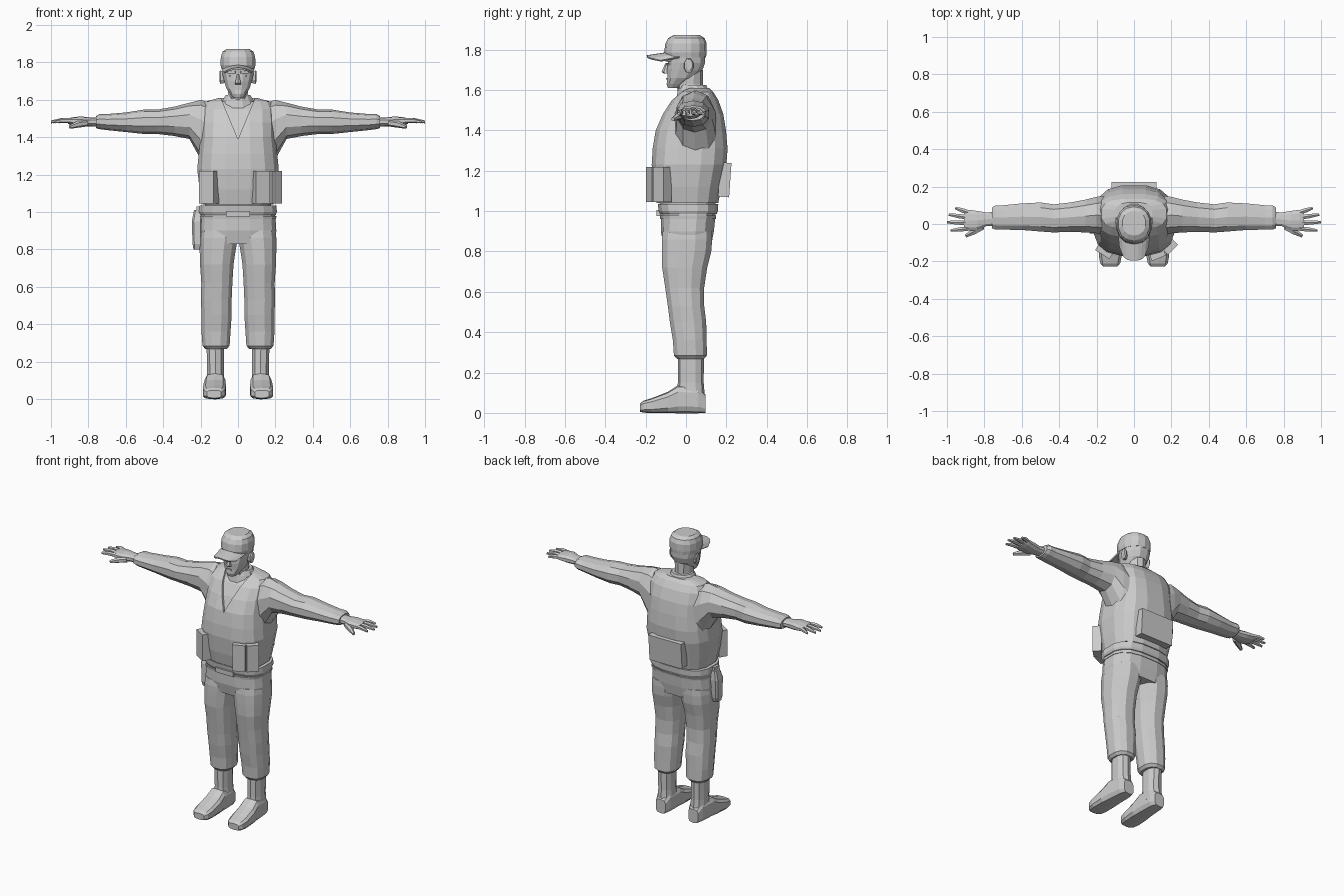
import bpy, bmesh, math
from mathutils import Vector, Matrix

cube = bpy.data.objects.get("Cube")
if cube:
    bpy.data.objects.remove(cube, do_unlink=True)

grey = bpy.data.materials.new("plain grey")
grey.use_nodes = True
grey.diffuse_color = (0.6, 0.6, 0.6, 1)
grey.node_tree.nodes["Principled BSDF"].inputs["Base Color"].default_value = (0.6, 0.6, 0.6, 1)


def finish(name, bm, side=1):
    """Turn a bmesh into a flat-shaded object, mirrored in x when side is -1."""
    for v in bm.verts:
        v.co.x *= side
    bmesh.ops.recalc_face_normals(bm, faces=bm.faces)
    mesh = bpy.data.meshes.new(name)
    bm.to_mesh(mesh)
    bm.free()
    mesh.materials.append(grey)
    ob = bpy.data.objects.new(name, mesh)
    bpy.context.collection.objects.link(ob)
    return ob


def loft(name, axis, rings, sides=12, power=2.6, side=1):
    """Skin rounded rings; each ring is (position, low a, high a, low b, high b)."""
    bm = bmesh.new()
    loops = []
    for pos, a0, a1, b0, b1 in rings:
        loop = []
        for i in range(sides):
            t = 2 * math.pi * (i + .5) / sides
            c, s = (math.copysign(abs(f) ** (2 / power), f) for f in (math.cos(t), math.sin(t)))
            m = math.cos(math.pi / sides) ** (2 / power)
            p = [(a0 + a1) / 2 + c / m * (a1 - a0) / 2, (b0 + b1) / 2 + s / m * (b1 - b0) / 2]
            p.insert("xyz".index(axis), pos)
            loop.append(bm.verts.new(p))
        loops.append(loop)
    for low, high in zip(loops, loops[1:]):
        for i in range(sides):
            j = (i + 1) % sides
            bm.faces.new((low[i], low[j], high[j], high[i]))
    bm.faces.new(loops[0])
    bm.faces.new(loops[-1])
    return finish(name, bm, side)


def box(name, centre, size, turn=0, tilt=0, side=1):
    bm = bmesh.new()
    place = (Matrix.Translation(centre) @ Matrix.Rotation(math.radians(turn), 4, "Z")
             @ Matrix.Rotation(math.radians(tilt), 4, "X") @ Matrix.Diagonal((*size, 1)))
    bmesh.ops.create_cube(bm, size=1, matrix=place)
    return finish(name, bm, side)


def finger(name, start, end, radius, side):
    """Tapered six-sided digit with a bent middle joint."""
    start, end = Vector(start), Vector(end)
    bm = bmesh.new()
    turn = (end - start).to_track_quat("Z", "Y").to_matrix().to_4x4()
    middle = start.lerp(end, .5) + Vector((0, 0, .004))
    points = [(start, radius), (middle, radius), (end, radius * .55)]
    loops = []
    for p, r in points:
        loops.append(bmesh.ops.create_circle(bm, segments=6, radius=r, matrix=Matrix.Translation(p) @ turn)["verts"])
    for low, high in zip(loops, loops[1:]):
        for i in range(6):
            j = (i + 1) % 6
            bm.faces.new((low[i], low[j], high[j], high[i]))
    bm.faces.new(loops[0])
    bm.faces.new(loops[-1])
    return finish(name, bm, side)


def torso(name, rings, inset=0):
    return loft(name, "z", [(z, -w + inset, w - inset, f + inset, b - inset) for z, w, f, b in rings], 16, 2.8)


# Torso: vest over a slightly smaller shirt, vest opened by a V-shaped cutter
chest = [(1.04, .19, -.145, .16), (1.12, .205, -.16, .175), (1.23, .218, -.17, .2), (1.31, .21, -.165, .206),
         (1.4, .2, -.15, .198), (1.48, .198, -.115, .185), (1.55, .195, -.07, .16), (1.59, .175, -.025, .135),
         (1.61, .1, 0, .115)]
vest = torso("vest", chest)
torso("shirt", [(.99, .19, -.13, .15)] + chest[:-1], .014)

bm = bmesh.new()
tri = [bm.verts.new(p) for p in ((0, -.4, 1.39), (.1, -.4, 1.63), (-.1, -.4, 1.63))]
prism = bmesh.ops.extrude_face_region(bm, geom=[bm.faces.new(tri)])["geom"]
bmesh.ops.translate(bm, vec=(0, .42, 0), verts=[g for g in prism if isinstance(g, bmesh.types.BMVert)])
cutter = finish("neckline_cutter", bm)
cutter.hide_render = True
cutter.hide_set(True)
cut = vest.modifiers.new("neckline", "BOOLEAN")
cut.operation, cut.object, cut.solver = "DIFFERENCE", cutter, "EXACT"

torso("shirt_hem", [(.985, .202, -.128, .152), (1.0, .208, -.135, .158), (1.035, .205, -.14, .16)])
torso("trouser_top", [(.83, .195, -.11, .125), (.9, .205, -.125, .138), (.97, .2, -.125, .145), (1.0, .195, -.12, .145)])
torso("waistband", [(.962, .204, -.128, .148), (.978, .205, -.13, .15)])
box("buckle", (0, -.135, .99), (.13, .02, .03))

# Neck, collar and head
loft("neck", "z", [(1.56, -.065, .065, -.03, .1), (1.63, -.052, .052, -.045, .08), (1.7, -.055, .055, -.04, .08)], 10, 2)
loft("collar", "z", [(1.55, -.105, .105, -.05, .125), (1.6, -.08, .08, -.04, .11), (1.625, -.066, .066, -.03, .1)], 12, 2)
loft("head", "z", [(1.61, -.026, .026, -.09, -.03), (1.63, -.042, .042, -.096, .0), (1.66, -.062, .062, -.092, .045),
                   (1.7, -.074, .074, -.094, .082), (1.735, -.083, .083, -.09, .094),
                   (1.79, -.086, .086, -.098, .096)], 12, 2.3)
loft("nose", "z", [(1.682, -.017, .017, -.108, -.08), (1.69, -.015, .015, -.118, -.08),
                   (1.735, -.006, .006, -.1, -.08)], 6, 2)
box("mouth", (0, -.094, 1.656), (.036, .008, .008))
for label, side in (("left", 1), ("right", -1)):
    box(label + "_eye", (.032, -.087, 1.728), (.028, .012, .008), 14, 0, side)
    box(label + "_brow", (.034, -.088, 1.747), (.042, .016, .012), 16, 0, side)
    loft(label + "_ear", "x", [(.07, -.01, .025, 1.69, 1.745), (.094, -.008, .036, 1.685, 1.757),
                               (.1, .002, .032, 1.7, 1.75)], 8, 2, side)

# Cap with a curved brim
loft("cap", "z", [(1.762, -.088, .088, -.1, .097), (1.785, -.093, .093, -.106, .1), (1.83, -.092, .092, -.1, .1),
                  (1.857, -.083, .083, -.086, .09), (1.872, -.062, .062, -.06, .068)], 14, 2.2)
bm = bmesh.new()
strip = []
for i in range(9):
    t = i / 4 - 1
    strip.append((bm.verts.new((.088 * t, -.105 + .075 * t * t, 1.786 - .02 * t * t)),
                  bm.verts.new((.078 * t, -.195 + .07 * t ** 4, 1.772 - .025 * t * t))))
for a, b in zip(strip, strip[1:]):
    bm.faces.new((a[0], a[1], b[1], b[0]))
finish("cap_brim", bm).modifiers.new("thickness", "SOLIDIFY").thickness = .009

# Limbs, built once per side
for label, side in (("left", 1), ("right", -1)):
    loft(label + "_sleeve", "x", [(.16, -.06, .15, 1.24, 1.58), (.2, -.05, .145, 1.29, 1.592),
                                  (.26, -.045, .13, 1.395, 1.58), (.34, -.042, .115, 1.41, 1.56),
                                  (.43, -.045, .105, 1.42, 1.545), (.5, -.04, .115, 1.42, 1.545),
                                  (.6, -.032, .11, 1.43, 1.53), (.7, -.03, .1, 1.44, 1.522),
                                  (.74, -.03, .1, 1.445, 1.522), (.76, -.022, .088, 1.45, 1.512)], 10, 2.2, side)
    loft(label + "_hand", "x", [(.74, -.01, .065, 1.46, 1.505), (.79, -.012, .062, 1.458, 1.505),
                                (.84, -.035, .07, 1.458, 1.51), (.885, -.036, .076, 1.465, 1.506),
                                (.91, -.03, .07, 1.472, 1.5)], 10, 2.4, side)
    for part, y, tip_x, tip_y in (("index", -.024, .98, -.035), ("middle", .006, 1, .01),
                                  ("ring", .035, .99, .05), ("little", .062, .955, .085)):
        finger(f"{label}_{part}_finger", (.885, y, 1.488), (tip_x, tip_y, 1.482), .0135, side)
    finger(label + "_thumb", (.81, -.015, 1.475), (.9, -.064, 1.455), .018, side)

    loft(label + "_trouser_leg", "z", [(.268, .06, .175, -.045, .09), (.285, .045, .19, -.06, .104),
                                       (.36, .04, .195, -.065, .102), (.45, .034, .195, -.08, .1),
                                       (.53, .034, .198, -.09, .09), (.62, .03, .196, -.103, .09),
                                       (.72, .024, .203, -.118, .105), (.8, .012, .205, -.12, .125),
                                       (.86, .0, .205, -.12, .13), (.9, .0, .2, -.115, .13)], 12, 2.4, side)
    loft(label + "_boot_shaft", "z", [(.06, .07, .17, -.045, .092), (.15, .076, .165, -.038, .085),
                                      (.29, .076, .168, -.038, .086)], 10, 2.4, side)
    loft(label + "_boot_foot", "y", [(.096, .085, .155, .0, .09), (.06, .072, .168, .0, .13),
                                     (-.04, .068, .178, .0, .135), (-.09, .065, .185, .0, .103),
                                     (-.17, .066, .188, .0, .072), (-.21, .074, .18, .002, .06),
                                     (-.228, .09, .165, .006, .046)], 10, 3.6, side)

# Pouches, back pack and holster
box("left_front_pouch", (.122, -.155, 1.132), (.08, .06, .175), 22)
box("left_side_pouch", (.188, -.118, 1.132), (.075, .055, .175), 45)
box("right_front_pouch", (-.155, -.14, 1.132), (.09, .055, .175), -32)
box("back_pack", (0, .192, 1.155), (.24, .055, .17), 0, -4)
loft("holster", "z", [(.8, -.238, -.2, -.04, .01), (.83, -.243, -.19, -.05, .02), (.95, -.247, -.19, -.05, .03),
                      (1.01, -.235, -.19, -.03, .025)], 8, 4)
box("holster_strap", (-.207, -.01, 1.0), (.03, .05, .06))
